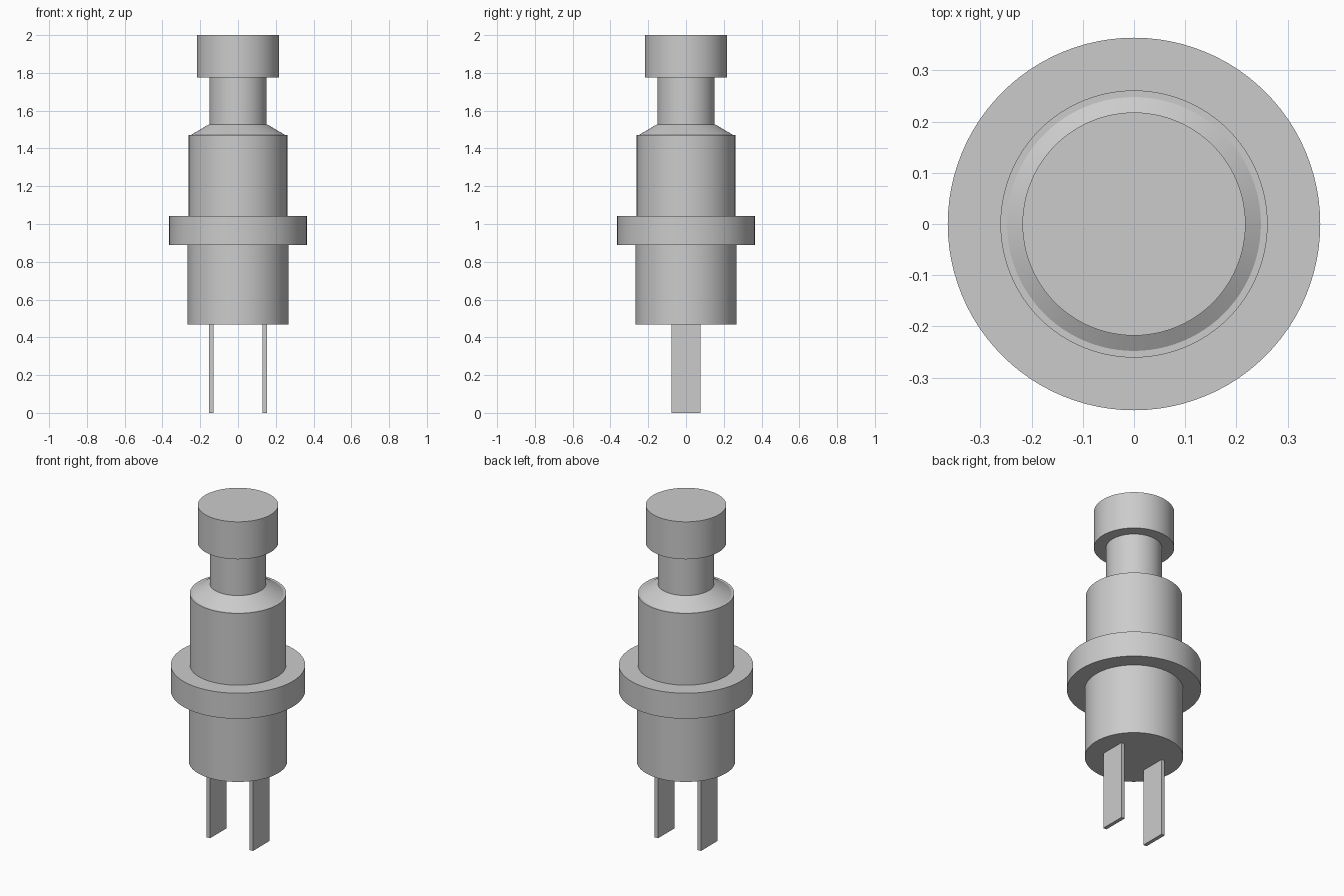
import bpy
import math

cube = bpy.data.objects.get("Cube")
if cube:
    bpy.data.objects.remove(cube, do_unlink=True)

SIDES = 96

# Single grey finish for every part
grey = bpy.data.materials.new("plain_grey")
grey.use_nodes = True
grey.diffuse_color = (0.6, 0.6, 0.6, 1)
grey.node_tree.nodes["Principled BSDF"].inputs["Base Color"].default_value = (0.6, 0.6, 0.6, 1)


def finish(obj, name):
    obj.name = name
    obj.data.name = name
    obj.data.materials.append(grey)
    return obj


def turned(name, profile):
    """Closed solid of revolution from (radius, height) rings, bottom to top."""
    verts, faces = [], []
    for radius, z in profile:
        for i in range(SIDES):
            a = 2 * math.pi * i / SIDES
            verts.append((radius * math.cos(a), radius * math.sin(a), z))
    for ring in range(len(profile) - 1):
        low, high = ring * SIDES, (ring + 1) * SIDES
        for i in range(SIDES):
            j = (i + 1) % SIDES
            faces.append((low + i, low + j, high + j, high + i))
    faces.append(tuple(reversed(range(SIDES))))
    faces.append(tuple(range(len(verts) - SIDES, len(verts))))
    mesh = bpy.data.meshes.new(name)
    mesh.from_pydata(verts, [], faces)
    obj = bpy.data.objects.new(name, mesh)
    bpy.context.collection.objects.link(obj)
    finish(obj, name)
    bpy.ops.object.select_all(action='DESELECT')
    obj.select_set(True)
    bpy.context.view_layer.objects.active = obj
    bpy.ops.object.shade_smooth_by_angle(angle=math.radians(25))
    return obj


def box(name, centre, size):
    bpy.ops.mesh.primitive_cube_add(size=1, location=centre)
    obj = bpy.context.object
    for v in obj.data.vertices:
        v.co = [c * s for c, s in zip(v.co, size)]
    return finish(obj, name)


# Housing below the panel, mounting flange, and barrel with sloped shoulder
turned("lower_housing", [(0.267, 0.467), (0.267, 0.89)])
turned("flange", [(0.364, 0.89), (0.364, 1.043)])
turned("barrel", [(0.261, 1.043), (0.261, 1.472), (0.248, 1.472), (0.153, 1.528)])

# Plunger stem and push cap
turned("stem", [(0.152, 1.528), (0.152, 1.776)])
turned("push_cap", [(0.218, 1.776), (0.218, 2.0)])

# Pair of flat terminals
for side, label in ((1, "left"), (-1, "right")):
    box(label + "_terminal", (side * 0.142, 0, 0.2345), (0.022, 0.154, 0.469))
